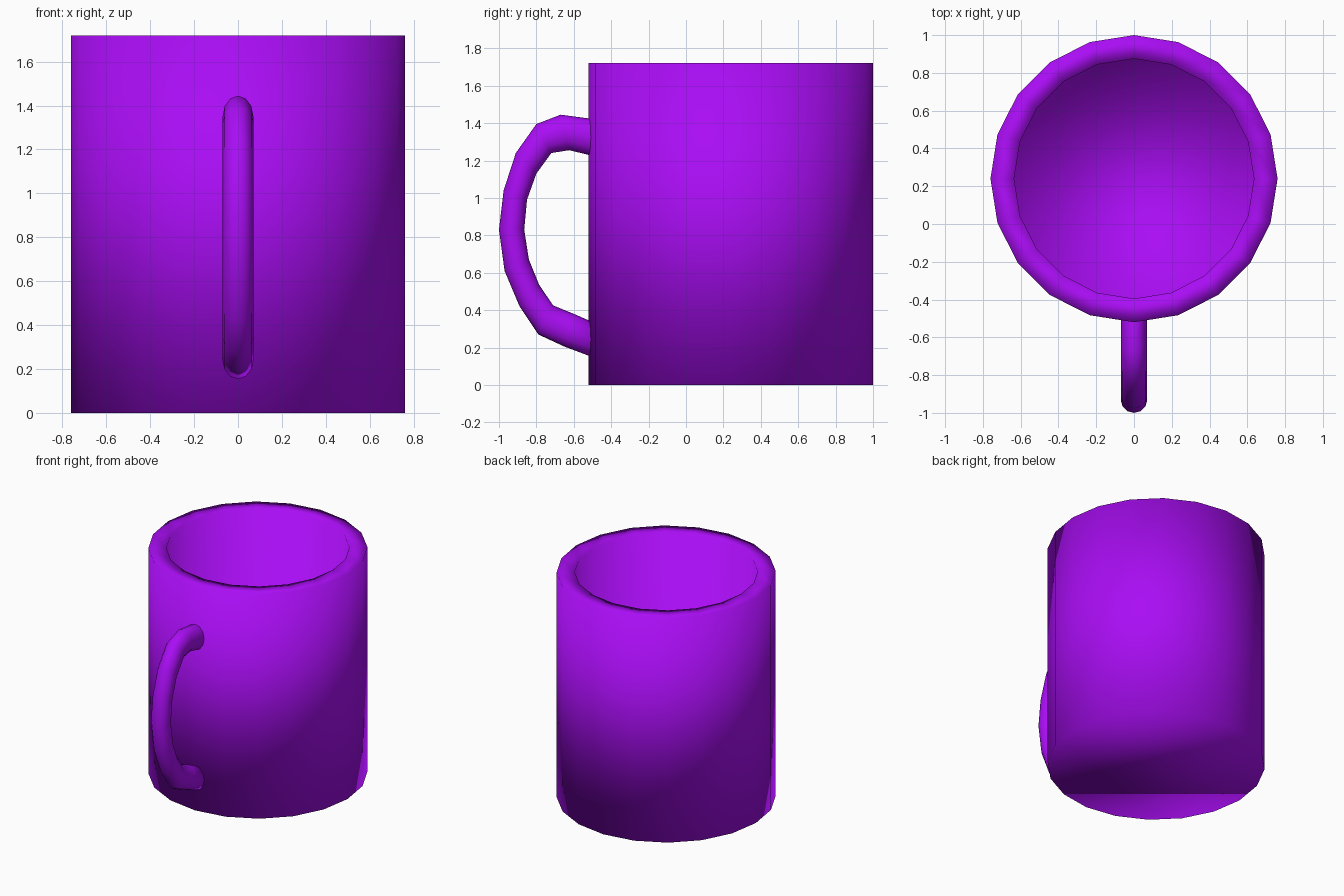
import bpy, bmesh
from math import sin, cos, pi
from mathutils import Vector

if "Cube" in bpy.data.objects:
    bpy.data.objects.remove(bpy.data.objects["Cube"])

mat = bpy.data.materials.new("purple_glaze")
mat.diffuse_color = (0.40, 0.004, 0.91, 1)
mat.use_nodes = True
mat.node_tree.nodes["Principled BSDF"].inputs["Base Color"].default_value = mat.diffuse_color


def loft(name, rings, smooth=True):
    """Skin a list of closed rings with quads and cap both ends."""
    bm = bmesh.new()
    rows = [[bm.verts.new(p) for p in ring] for ring in rings]
    n = len(rows[0])
    for a, b in zip(rows, rows[1:]):
        for i in range(n):
            j = (i + 1) % n
            bm.faces.new((a[i], a[j], b[j], b[i]))
    bm.faces.new(rows[0][::-1])
    bm.faces.new(rows[-1])
    bmesh.ops.recalc_face_normals(bm, faces=bm.faces[:])
    for f in bm.faces:
        f.smooth = smooth
    mesh = bpy.data.meshes.new(name)
    bm.to_mesh(mesh)
    bm.free()
    mesh.materials.append(mat)
    obj = bpy.data.objects.new(name, mesh)
    bpy.context.collection.objects.link(obj)
    return obj


# Cup: 20-sided lathe running up the outside, over the rim and down to the floor
SIDES, CENTRE_Y = 20, 0.24
profile = [(0.76, 0), (0.76, 1.72), (0.635, 1.72), (0.635, 0.13)]
loft("cup_body", [[(r * cos(2 * pi * i / SIDES),
                    CENTRE_Y + r * sin(2 * pi * i / SIDES), z)
                   for i in range(SIDES)] for r, z in profile])

# Handle: oval sections spanning outer and inner edge points (y, z, y, z)
sections = [
    (-0.45, 1.415, -0.45, 1.215), (-0.52, 1.425, -0.52, 1.23),
    (-0.67, 1.445, -0.625, 1.255), (-0.80, 1.395, -0.72, 1.24),
    (-0.91, 1.24, -0.80, 1.13), (-0.975, 1.04, -0.85, 0.99),
    (-1.00, 0.83, -0.865, 0.83), (-0.97, 0.61, -0.84, 0.67),
    (-0.89, 0.42, -0.785, 0.535), (-0.79, 0.27, -0.71, 0.425),
    (-0.65, 0.205, -0.60, 0.38), (-0.45, 0.13, -0.45, 0.315),
]
HALF_WIDTH, STEPS = 0.07, 12
rings = []
for yo, zo, yi, zi in sections:
    outer, inner = Vector((0, yo, zo)), Vector((0, yi, zi))
    mid, half = (outer + inner) / 2, (outer - inner) / 2
    rings.append([mid + half * cos(2 * pi * i / STEPS)
                  + Vector((HALF_WIDTH * sin(2 * pi * i / STEPS), 0, 0))
                  for i in range(STEPS)])
loft("handle", rings)
